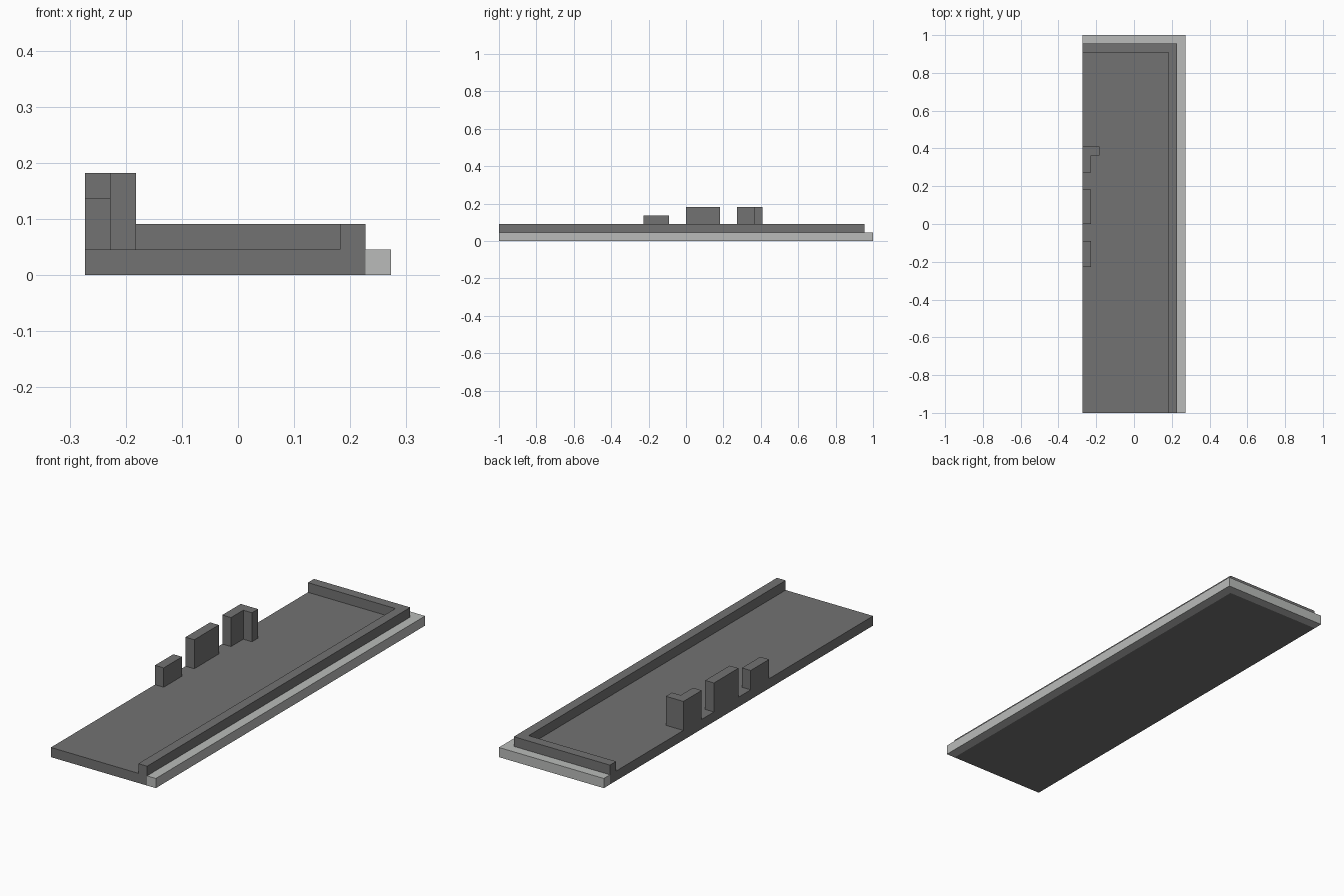
import bpy
import bmesh

cube = bpy.data.objects.get("Cube")
if cube:
    bpy.data.objects.remove(cube, do_unlink=True)

U = 1 / 22  # the whole model sits on this module


def make_material(name, color):
    mat = bpy.data.materials.new(name)
    mat.use_nodes = True
    mat.diffuse_color = color
    bsdf = mat.node_tree.nodes["Principled BSDF"]
    bsdf.inputs["Base Color"].default_value = color
    bsdf.inputs["Roughness"].default_value = 0.8
    return mat


dark = make_material("dark_grey", (0.17, 0.17, 0.17, 1))
light = make_material("light_grey", (0.49, 0.5, 0.49, 1))


def prism(name, outline, bottom, top, mat):
    """Extrude a counter-clockwise outline, in modules, from bottom to top."""
    bm = bmesh.new()
    base = bm.faces.new([bm.verts.new((x * U, y * U, bottom * U)) for x, y in outline])
    ext = bmesh.ops.extrude_face_region(bm, geom=[base], use_keep_orig=True)
    verts = [v for v in ext["geom"] if isinstance(v, bmesh.types.BMVert)]
    bmesh.ops.translate(bm, vec=(0, 0, (top - bottom) * U), verts=verts)
    bmesh.ops.recalc_face_normals(bm, faces=bm.faces)
    mesh = bpy.data.meshes.new(name)
    bm.to_mesh(mesh)
    bm.free()
    mesh.materials.append(mat)
    obj = bpy.data.objects.new(name, mesh)
    bpy.context.collection.objects.link(obj)
    return obj


def rect(x0, x1, y0, y1):
    return [(x0, y0), (x1, y0), (x1, y1), (x0, y1)]


def corner_strip(x, y):
    """One-module strip along the left side and the back, outer corner at x, y."""
    return [(x - 1, -22), (x, -22), (x, y), (-6, y), (-6, y - 1), (x - 1, y - 1)]


# Floor slab, raised curb and the pale outer step
prism("floor_slab", rect(-6, 5, -22, 21), 0, 1, dark)
prism("curb", corner_strip(5, 21), 1, 2, dark)
prism("outer_step", corner_strip(6, 22), 0, 1, light)

# Wall stubs along the open side
prism("low_wall_stub", rect(-6, -5, -5, -2), 1, 3, dark)
prism("tall_wall_stub", rect(-6, -5, 0, 4), 1, 4, dark)
prism("corner_wall_stub",
      [(-6, 6), (-5, 6), (-5, 8), (-4, 8), (-4, 9), (-6, 9)], 1, 4, dark)
